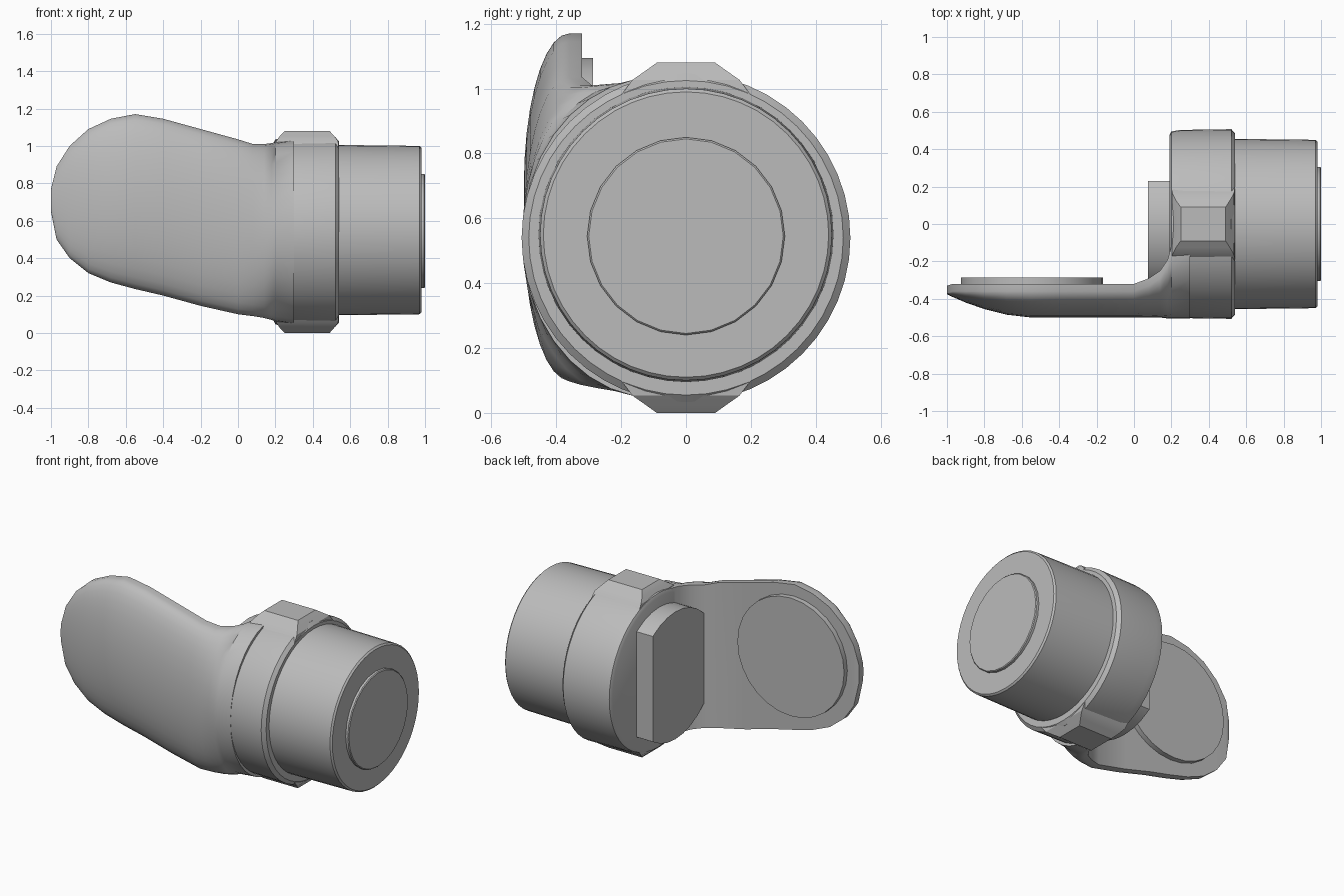
import bpy, bmesh, math
from mathutils import Matrix

if "Cube" in bpy.data.objects:
    bpy.data.objects.remove(bpy.data.objects["Cube"], do_unlink=True)

grey = bpy.data.materials.new("plain_grey")
grey.use_nodes = True
colour = (0.5, 0.5, 0.5, 1)
grey.diffuse_color = colour
grey.node_tree.nodes["Principled BSDF"].inputs["Base Color"].default_value = colour

AXIS_Z = 0.54


def finish(name, bm, angle=30):
    """Turn a bmesh into a shaded, coloured object."""
    bmesh.ops.recalc_face_normals(bm, faces=bm.faces)
    mesh = bpy.data.meshes.new(name)
    bm.to_mesh(mesh)
    bm.free()
    mesh.materials.append(grey)
    obj = bpy.data.objects.new(name, mesh)
    bpy.context.collection.objects.link(obj)
    bpy.ops.object.select_all(action="DESELECT")
    obj.select_set(True)
    bpy.context.view_layer.objects.active = obj
    bpy.ops.object.shade_smooth_by_angle(angle=math.radians(angle))
    return obj


def loft(name, rings, angle=30):
    """Skin closed rings of points and cap both ends."""
    bm = bmesh.new()
    loops = [[bm.verts.new(p) for p in ring] for ring in rings]
    count = len(loops[0])
    for a, b in zip(loops, loops[1:]):
        for i in range(count):
            j = (i + 1) % count
            bm.faces.new((a[i], a[j], b[j], b[i]))
    bm.faces.new(loops[0])
    bm.faces.new(loops[-1])
    return finish(name, bm, angle)


def turned(name, profile, centre_z, sides=48):
    """Solid of revolution about the x direction from (x, radius) pairs."""
    angles = [math.tau * i / sides for i in range(sides)]
    rings = [[(x, r * math.cos(a), centre_z + r * math.sin(a)) for a in angles]
             for x, r in profile]
    return loft(name, rings)


# Plug barrel with its raised end disc, and the wider collar
turned("barrel", [(0.5, 0.455), (0.55, 0.455), (0.97, 0.45), (0.98, 0.44)], 0.55)
turned("end_disc", [(0.96, 0.305), (0.995, 0.305), (1.0, 0.3)], 0.545, 24)
turned("collar", [(0.19, 0.475), (0.2, 0.495), (0.25, 0.503), (0.52, 0.507),
                  (0.54, 0.485)], AXIS_Z)

# Flared keys above and below the collar
for name, side in (("top_key", 1), ("bottom_key", -1)):
    levels = [(0.44, 0.2, 0.54, 0.2), (0.487, 0.205, 0.535, 0.165),
              (0.515, 0.225, 0.512, 0.125), (0.54, 0.25, 0.49, 0.09)]
    loft(name, [[(x, y, AXIS_Z + side * h) for x, y in
                 ((x0, -w), (x1, -w), (x1, w), (x0, w))]
                for h, x0, x1, w in levels], 20)

# Tongue stations: x, low edge, high edge, inner face y, outer face y
stations = [
    (-1.0, 0.65, 0.77, -0.33, -0.375),
    (-0.97, 0.50, 0.89, -0.32, -0.39),
    (-0.9, 0.40, 1.0, -0.32, -0.42),
    (-0.8, 0.32, 1.09, -0.32, -0.455),
    (-0.68, 0.27, 1.145, -0.32, -0.485),
    (-0.55, 0.235, 1.17, -0.32, -0.5),
    (-0.4, 0.2, 1.145, -0.32, -0.5),
    (-0.2, 0.145, 1.09, -0.32, -0.5),
    (0.0, 0.10, 1.035, -0.32, -0.5),
    (0.08, 0.09, 1.01, -0.29, -0.5),
    (0.14, 0.08, 1.01, -0.25, -0.5),
    (0.18, 0.07, 1.015, -0.19, -0.505),
    (0.2, 0.06, 1.02, -0.12, -0.505),
    (0.3, 0.045, 1.035, -0.05, -0.505),
]


def tongue_ring(x, low, high, inner, outer, steps=18):
    """Flat inner face, narrow rim and rounded outer face."""
    rim = inner - 0.04
    middle, half = (low + high) / 2, (high - low) / 2
    ring = [(x, inner, high), (x, inner, low)]
    for i in range(steps + 1):
        a = math.pi * i / steps
        ring.append((x, rim + (outer - rim) * math.sin(a),
                     middle - half * math.cos(a)))
    return ring


loft("tongue", [tongue_ring(*s) for s in stations], 35)

# Round pad on the inner face of the tongue
bm = bmesh.new()
bmesh.ops.create_cone(bm, cap_ends=True, segments=28, radius1=0.38, radius2=0.38,
                      depth=0.05,
                      matrix=Matrix.Translation((-0.545, -0.312, 0.715))
                      @ Matrix.Rotation(math.pi / 2, 4, "X"))
finish("tongue_pad", bm)

# Round block on the collar face, cut straight along its back side
bm = bmesh.new()
bmesh.ops.create_cone(bm, cap_ends=True, segments=32, radius1=0.41, radius2=0.41,
                      depth=0.14,
                      matrix=Matrix.Translation((0.145, 0, AXIS_Z))
                      @ Matrix.Rotation(math.pi / 2, 4, "Y"))
cut = bmesh.ops.bisect_plane(bm, geom=bm.verts[:] + bm.edges[:] + bm.faces[:],
                             plane_co=(0, 0.23, 0), plane_no=(0, 1, 0),
                             clear_outer=True)
bmesh.ops.holes_fill(bm, edges=[e for e in bm.edges if e.is_boundary])
# Keep the front side of the block inside the tongue
for v in bm.verts:
    v.co.y = max(v.co.y, -0.36)
finish("collar_block", bm)
